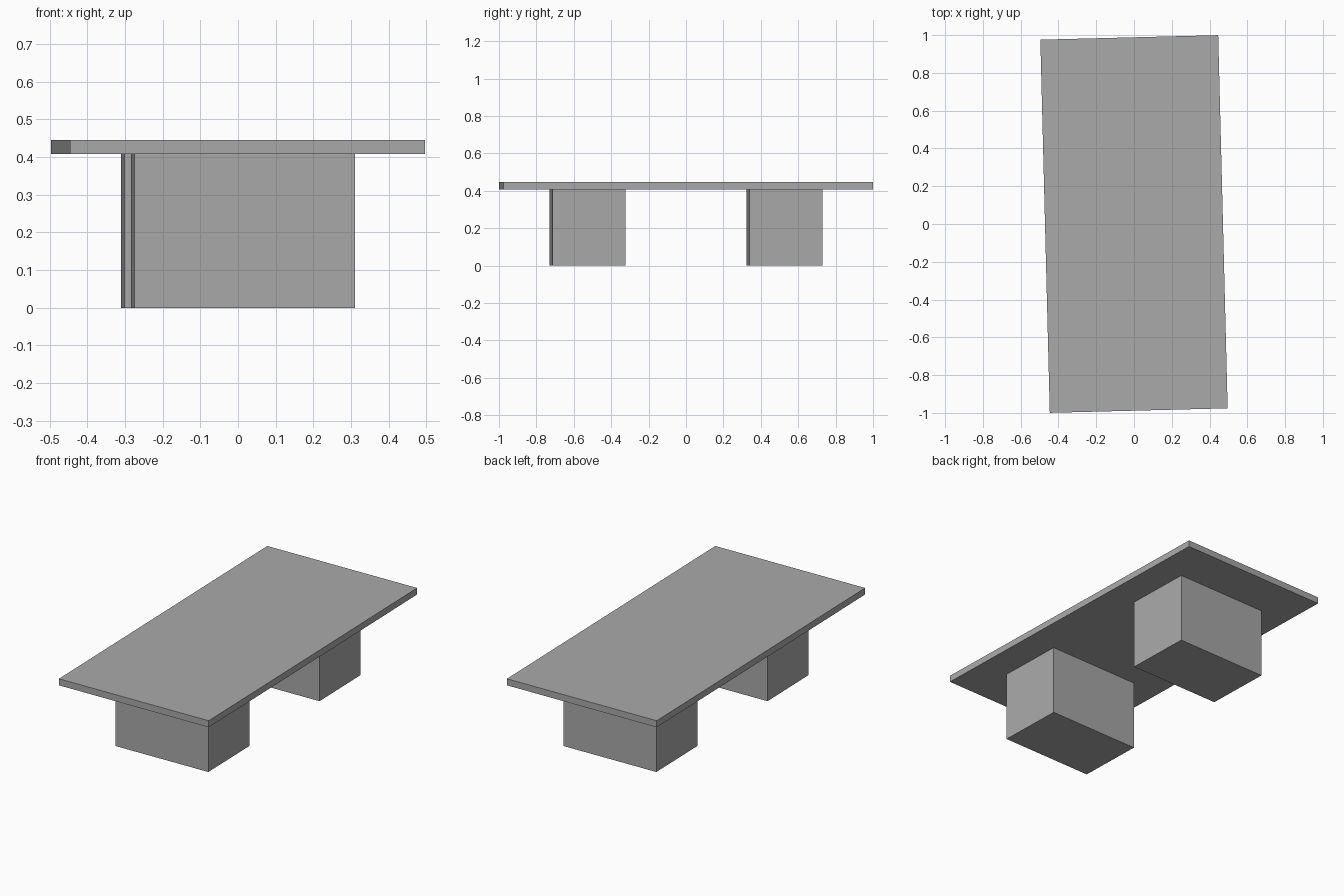
import bpy
from math import radians, sin, cos

cube = bpy.data.objects.get("Cube")
if cube:
    bpy.data.objects.remove(cube, do_unlink=True)

TURN = radians(1.45)          # the whole table is turned slightly
LEG_OFFSET = 0.527            # pedestal distance from the centre
LEG_HEIGHT = 0.408
TOP_HEIGHT = 0.446

grey = bpy.data.materials.new("plain grey")
grey.use_nodes = True
colour = (0.4, 0.4, 0.4, 1)
grey.diffuse_color = colour
grey.node_tree.nodes["Principled BSDF"].inputs["Base Color"].default_value = colour


def block(name, along, size, bottom, top):
    """Box centred a given distance along the table's turned long axis."""
    bpy.ops.mesh.primitive_cube_add(
        size=1,
        location=(-along * sin(TURN), along * cos(TURN), (bottom + top) / 2),
        rotation=(0, 0, TURN))
    obj = bpy.context.object
    obj.name = name
    obj.scale = (*size, top - bottom)
    bpy.ops.object.transform_apply(location=False, rotation=False, scale=True)
    obj.data.materials.append(grey)


# Slab top
block("table_top", 0, (0.942, 1.976), LEG_HEIGHT, TOP_HEIGHT)

# Two block pedestals
for name, side in (("front_pedestal", -1), ("back_pedestal", 1)):
    block(name, side * LEG_OFFSET, (0.585, 0.39), 0, LEG_HEIGHT)
